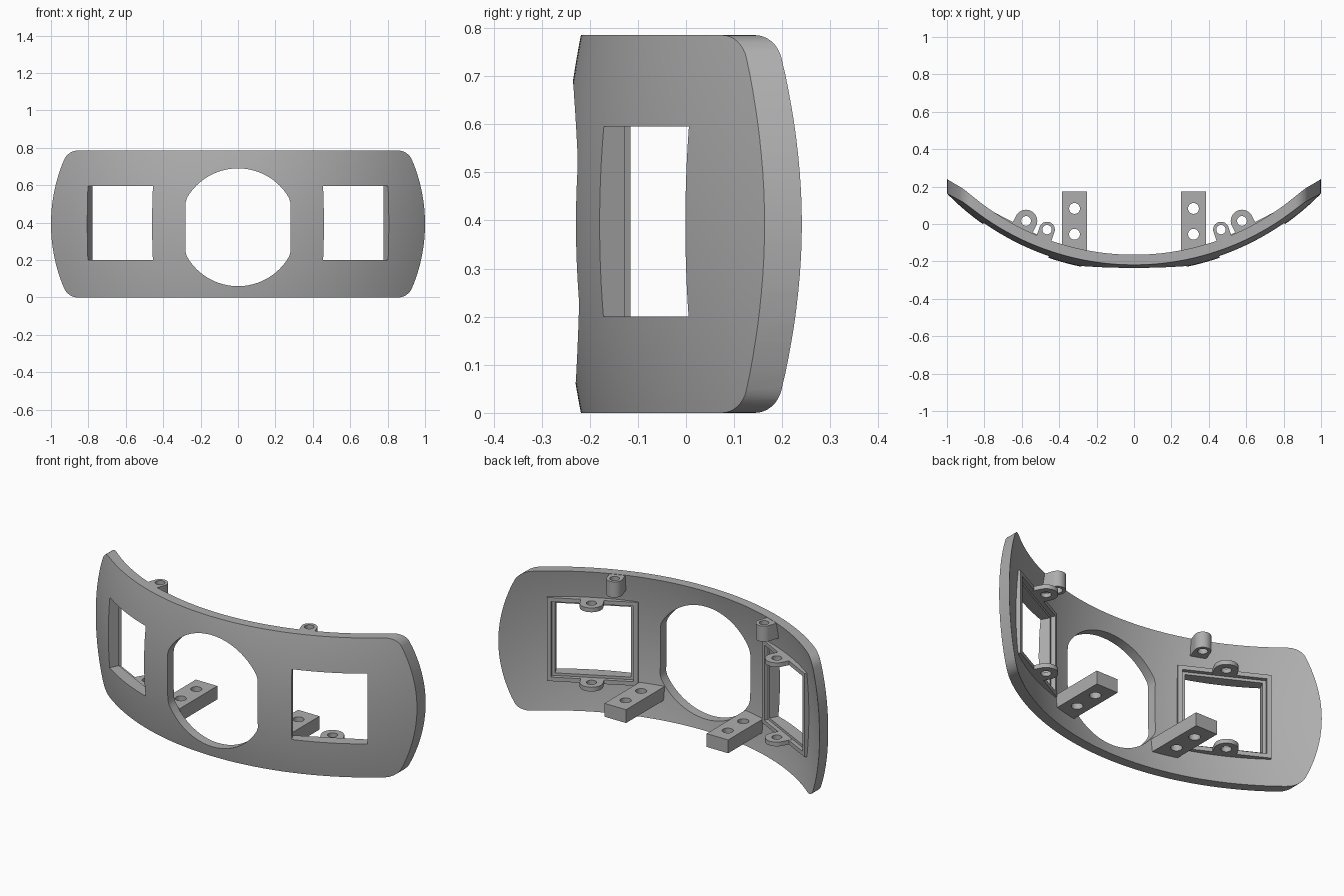
import bpy, bmesh, math
from mathutils import Matrix, Vector

cube = bpy.data.objects.get("Cube")
if cube:
    bpy.data.objects.remove(cube)

grey = bpy.data.materials.new("plain grey")
grey.use_nodes = True
grey.diffuse_color = (0.42, 0.42, 0.42, 1)
grey.node_tree.nodes["Principled BSDF"].inputs["Base Color"].default_value = grey.diffuse_color

MID, TILT = 0.3925, math.radians(27.5)
UPRIGHT = Matrix.Rotation(math.pi / 2, 4, 'X')


def finish(name, bm):
    bmesh.ops.recalc_face_normals(bm, faces=bm.faces)
    mesh = bpy.data.meshes.new(name)
    bm.to_mesh(mesh)
    bm.free()
    obj = bpy.data.objects.new(name, mesh)
    obj.data.materials.append(grey)
    bpy.context.collection.objects.link(obj)
    return obj


def prism(name, pts, lo, hi, matrix=Matrix()):
    """Extrude a flat outline from lo to hi, then place it."""
    bm = bmesh.new()
    face = bm.faces.new([bm.verts.new((x, y, lo)) for x, y in pts])
    ext = bmesh.ops.extrude_face_region(bm, geom=[face])
    bmesh.ops.translate(bm, vec=(0, 0, hi - lo),
                        verts=[g for g in ext["geom"] if isinstance(g, bmesh.types.BMVert)])
    bm.transform(matrix)
    return finish(name, bm)


def select_only(obj):
    bpy.ops.object.select_all(action='DESELECT')
    obj.select_set(True)
    bpy.context.view_layer.objects.active = obj


def boolean(obj, cutter, operation='DIFFERENCE'):
    mod = obj.modifiers.new("cut", 'BOOLEAN')
    mod.operation, mod.solver, mod.object = operation, 'EXACT', cutter
    select_only(obj)
    bpy.ops.object.modifier_apply(modifier=mod.name)


def arc(cx, cy, r, start, end, n):
    return [(cx + r * math.cos(math.radians(start + (end - start) * i / n)),
             cy + r * math.sin(math.radians(start + (end - start) * i / n))) for i in range(n + 1)]


def rect(x0, x1, y0, y1):
    return [(x0, y0), (x1, y0), (x1, y1), (x0, y1)]


def circle(cx, cy, r):
    return arc(cx, cy, r, 0, 360, 32)[:-1]


def tab(r, cy, base):
    return [(-r, base), (r, base)] + arc(0, cy, r, 0, 180, 20)


def placed(x, y, angle):
    return Matrix.Translation((x, y, 0)) @ Matrix.Rotation(angle, 4, 'Z')


def remove(*objs):
    for obj in objs:
        bpy.data.objects.remove(obj)


# Curved shell: two concentric, doubly curved skins joined at the rim
def skin_y(x, z, offset):
    r = 1.40 - offset
    return -0.257 + offset + r - math.sqrt(r * r - x * x) + (z - MID) ** 2 / (4 - 2 * offset)


NX, NZ = 88, 20
bm = bmesh.new()
skins = []
for offset in (0, 0.053):
    rows = []
    for j in range(NZ + 1):
        z = MID + 0.42 * (2 * j / NZ - 1)
        row = []
        for i in range(NX + 1):
            x = 1.06 * (2 * i / NX - 1)
            row.append(bm.verts.new((x, skin_y(x, z, offset), z)))
        rows.append(row)
    for a, b in zip(rows, rows[1:]):
        for i in range(NX):
            bm.faces.new((a[i], a[i + 1], b[i + 1], b[i]))
    skins.append(rows[0] + [r[-1] for r in rows[1:]] + rows[-1][-2::-1]
                 + [r[0] for r in rows[-2:0:-1]])
front, back = skins
for i in range(len(front)):
    k = (i + 1) % len(front)
    bm.faces.new((front[i], front[k], back[k], back[i]))
plate = finish("curved_plate", bm)

# Trim the shell to its bowed, round-cornered outline
right_end = (arc(0.856, MID - 0.3125, 0.08, -90, -23, 8)
             + arc(0.12, MID, 0.88, -23, 23, 20)[1:-1]
             + arc(0.856, MID + 0.3125, 0.08, 23, 90, 8))
outline = right_end + [(-x, 2 * MID - z) for x, z in right_end]
trim = prism("trim", outline, -1, 1, UPRIGHT)
boolean(plate, trim, 'INTERSECT')

# Central round opening with flattened sides
hole = [(max(-0.28, min(0.28, x)), z) for x, z in arc(0, 0.375, 0.315, 0, 360, 72)[:-1]]
hole = [p for i, p in enumerate(hole)
        if abs(p[0]) < 0.28 or abs(hole[i - 1][0]) < 0.28
        or abs(hole[(i + 1) % len(hole)][0]) < 0.28]
opening = prism("opening", hole, -1, 1, UPRIGHT)
boolean(plate, opening)
remove(trim, opening)

parts = [plate]
WZ = 0.3975
for s, side in ((1, "left"), (-1, "right")):
    at = placed(s * 0.6325, -0.09, s * TILT)

    # Window opening, stepped recess and flat frame behind it
    window = prism("window", rect(-0.195, 0.195, -0.2, 0.3), WZ - 0.1975, WZ + 0.1975, at)
    recess = prism("recess", rect(-0.212, 0.212, 0.06, 0.3), WZ - 0.212, WZ + 0.212, at)
    frame = prism(side + "_window_frame", rect(-0.235, 0.235, 0.035, 0.082),
                  WZ - 0.235, WZ + 0.235, at)
    for cutter in (window, recess):
        boolean(plate, cutter)
        boolean(frame, cutter)
    parts.append(frame)

    # Screw ears above and below the window
    drill = prism("drill", circle(0, 0.12, 0.026), -1, 2, at)
    for level, z in (("lower", WZ - 0.235), ("upper", WZ + 0.211)):
        ear = prism(f"{side}_{level}_ear", tab(0.06, 0.12, 0.065), z, z + 0.024, at)
        boolean(ear, drill)
        parts.append(ear)

    # Lug at the top edge
    at = placed(s * 0.465, -0.03, s * math.radians(19.5))
    lug = prism(side + "_top_lug", tab(0.042, 0, -0.075), 0.695, 0.783, at)
    lug_drill = prism("lug_drill", circle(0, 0, 0.025), -1, 2, at)
    boolean(lug, lug_drill)

    # Bracket with two holes
    at = placed(s * 0.318, 0, 0)
    bracket = prism(side + "_bracket", rect(-0.067, 0.067, -0.18, 0.175), 0.105, 0.18, at)
    for y in (-0.055, 0.083):
        bolt = prism("bolt", circle(0, y, 0.029), -1, 2, at)
        boolean(bracket, bolt)
        remove(bolt)
    parts += [lug, bracket]
    remove(window, recess, drill, lug_drill)

for obj in parts:
    select_only(obj)
    bpy.ops.object.shade_smooth_by_angle(angle=math.radians(30))
